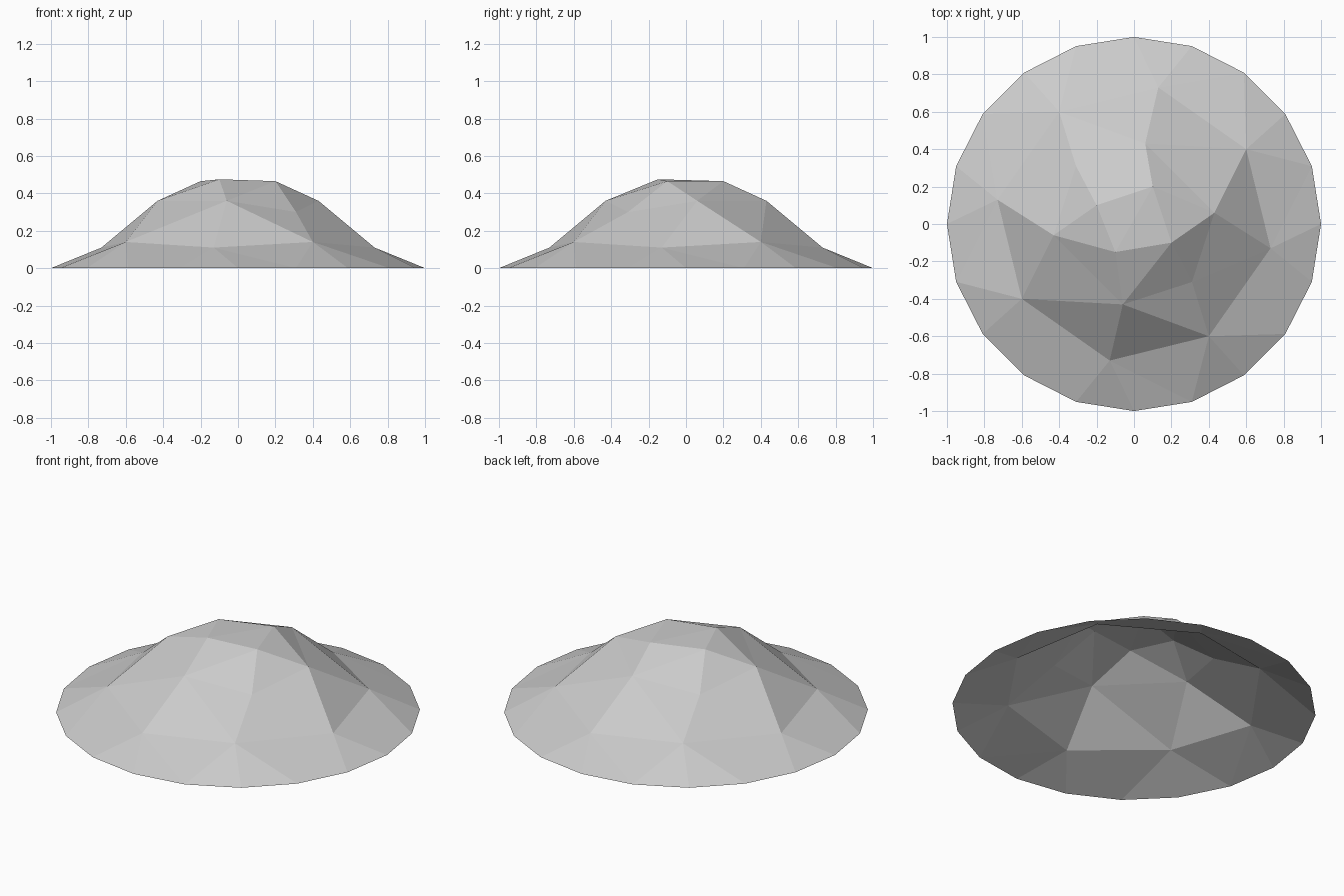
import bpy
import bmesh
from math import cos, sin, pi
from mathutils import Vector

cube = bpy.data.objects.get("Cube")
if cube:
    bpy.data.objects.remove(cube, do_unlink=True)

# Matte grey rock
rock = bpy.data.materials.new("rock_grey")
rock.use_nodes = True
colour = (0.6, 0.6, 0.6, 1)
rock.diffuse_color = colour
bsdf = next(n for n in rock.node_tree.nodes if n.type == 'BSDF_PRINCIPLED')
bsdf.inputs["Base Color"].default_value = colour
bsdf.inputs["Roughness"].default_value = 0.9

bm = bmesh.new()

# Ground rim
SIDES = 20
rim = [bm.verts.new((cos(2 * pi * i / SIDES), sin(2 * pi * i / SIDES), 0))
       for i in range(SIDES)]

# Peaks and ledges of one half; "-" marks the same point on the opposite half
half = {
    "top_a": (0.2, -0.1, 0.465), "top_b": (0.1, 0.2, 0.465),
    "crag_a": (0.43, 0.06, 0.36), "crag_b": (0.06, 0.43, 0.36),
    "dent": (0.31, -0.31, 0.3),
    "foot_a": (0.73, -0.13, 0.11), "foot_b": (0.6, 0.4, 0.14),
    "foot_c": (0.13, 0.73, 0.11), "foot_d": (-0.4, 0.6, 0.14),
}
points = {}
for name, (x, y, z) in half.items():
    points[name] = bm.verts.new((x, y, z))
    points["-" + name] = bm.verts.new((-x, -y, z))
points["-top_b"].co += Vector((0, 0.05, 0.01))

# Slope facets of one half
slopes = """
top_a -top_b -crag_b
top_a -crag_b dent
-crag_b -foot_d dent
-crag_b -foot_c -foot_d
dent -foot_d foot_a
dent foot_a crag_a
top_a dent crag_a
top_a crag_a top_b
top_b crag_a crag_b
crag_a foot_b crag_b
crag_b foot_b foot_c
crag_a foot_a foot_b
"""
# Skirt: each foot point fans out to a run of rim corners
feet = [("foot_a", -2, 1), ("foot_b", 1, 3), ("foot_c", 3, 6), ("foot_d", 6, 8),
        ("-foot_a", 8, 11)]


def point(name, turn):
    if turn:
        name = name[1:] if name.startswith("-") else "-" + name
    return points[name]


for turn in (0, 1):
    shift = turn * SIDES // 2
    for line in slopes.split("\n"):
        if line:
            bm.faces.new([point(n, turn) for n in line.split()])
    for (name, start, end), (following, _, _) in zip(feet, feet[1:]):
        foot = point(name, turn)
        for i in range(start + shift, end + shift):
            bm.faces.new((foot, rim[i % SIDES], rim[(i + 1) % SIDES]))
        bm.faces.new((foot, rim[(end + shift) % SIDES], point(following, turn)))

# Summit, folded along its low diagonal
bm.faces.new([points[n] for n in ("top_a", "top_b", "-top_b")])
bm.faces.new([points[n] for n in ("top_b", "-top_a", "-top_b")])

mesh = bpy.data.meshes.new("rocky_mound")
bm.to_mesh(mesh)
bm.free()
mesh.materials.append(rock)
mound = bpy.data.objects.new("rocky_mound", mesh)
bpy.context.collection.objects.link(mound)
